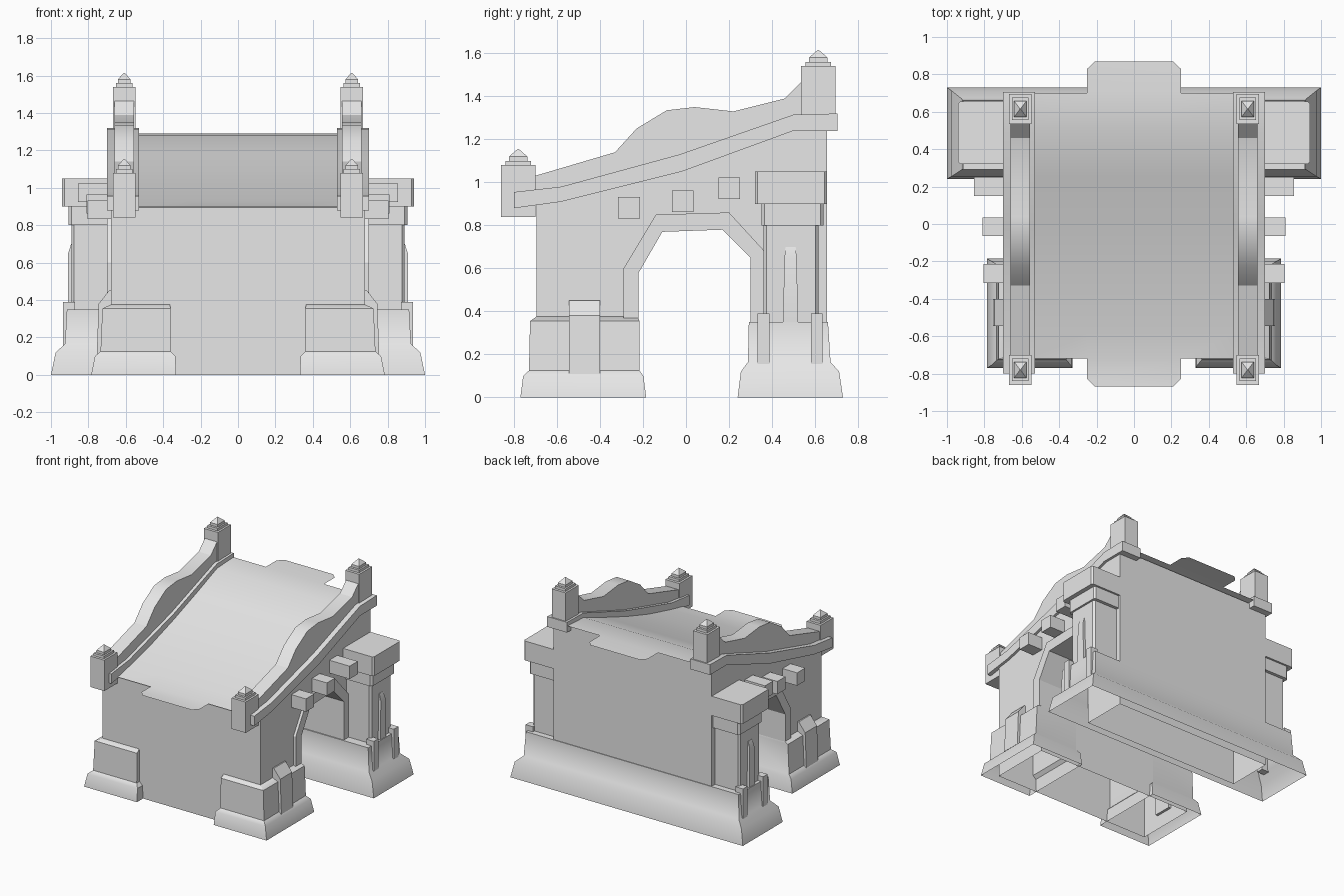
import bpy, bmesh, math

cube = bpy.data.objects.get("Cube")
if cube:
    bpy.data.objects.remove(cube, do_unlink=True)

stone = bpy.data.materials.new("grey_stone")
stone.use_nodes = True
stone.diffuse_color = (0.8, 0.8, 0.8, 1)
stone.node_tree.nodes["Principled BSDF"].inputs["Base Color"].default_value = (0.8, 0.8, 0.8, 1)


def finish(name, bm, mirror=True, angle=30, open_bottom=False, closed=True):
    if closed:
        bmesh.ops.recalc_face_normals(bm, faces=bm.faces[:])
    if open_bottom:
        low = [f for f in bm.faces if all(v.co.z < 0.001 for v in f.verts)]
        bmesh.ops.delete(bm, geom=low, context='FACES')
    mesh = bpy.data.meshes.new(name)
    bm.to_mesh(mesh)
    bm.free()
    mesh.materials.append(stone)
    mesh.shade_smooth()
    mesh.set_sharp_from_angle(angle=math.radians(angle))
    obj = bpy.data.objects.new(name, mesh)
    bpy.context.scene.collection.objects.link(obj)
    if mirror:
        obj.modifiers.new("both_sides", 'MIRROR')
    return obj


def prism(name, profile, x0, x1, **options):
    """Side profile of (y, z) points pushed along x."""
    bm = bmesh.new()
    a = [bm.verts.new((x0, y, z)) for y, z in profile]
    b = [bm.verts.new((x1, y, z)) for y, z in profile]
    n = len(profile)
    bm.faces.new(a)
    bm.faces.new(b[::-1])
    for i in range(n):
        j = (i + 1) % n
        bm.faces.new((a[j], a[i], b[i], b[j]))
    return finish(name, bm, **options)


def stack(name, levels, **options):
    """Rectangles (x0, x1, y0, y1, z) joined from the bottom up."""
    bm = bmesh.new()
    rings = [[bm.verts.new((x, y, z)) for x, y in ((x0, y0), (x1, y0), (x1, y1), (x0, y1))]
             for x0, x1, y0, y1, z in levels]
    bm.faces.new(rings[0][::-1])
    bm.faces.new(rings[-1])
    for low, high in zip(rings, rings[1:]):
        for i in range(4):
            j = (i + 1) % 4
            bm.faces.new((low[i], low[j], high[j], high[i]))
    return finish(name, bm, **options)


def box(name, x0, x1, y0, y1, z0, z1):
    return stack(name, [(x0, x1, y0, y1, z0), (x0, x1, y0, y1, z1)])


def chamfered(name, x1, y0, y1, z0, z1, c):
    """Tower block with its outer corners cut."""
    bm = bmesh.new()
    outline = [(0.66, y0), (x1 - c, y0), (x1, y0 + c), (x1, y1 - c), (x1 - c, y1), (0.66, y1)]
    face = bm.faces.new([bm.verts.new((x, y, z0)) for x, y in outline])
    top = bmesh.ops.extrude_face_region(bm, geom=[face])["geom"]
    bmesh.ops.translate(bm, vec=(0, 0, z1 - z0),
                        verts=[g for g in top if isinstance(g, bmesh.types.BMVert)])
    return finish(name, bm)


# Sloping deck with a flap at each end
slope = [(-0.72, 0.90), (-0.58, 0.93), (-0.3, 1.0), (-0.03, 1.085),
         (0.25, 1.185), (0.5, 1.28), (0.7, 1.29)]
bm = bmesh.new()
rows = [[bm.verts.new((x, y, z)) for x in (-0.55, -0.25, 0.25, 0.55)] for y, z in slope]
for r, s in zip(rows, rows[1:]):
    for i in range(3):
        bm.faces.new((r[i], r[i + 1], s[i + 1], s[i]))
for row, way in ((rows[0], -1), (rows[-1], 1)):
    z = row[0].co.z
    tip = [bm.verts.new((x, way * y, z))
           for x, y in ((-0.25, 0.83), (-0.21, 0.87), (0.21, 0.87), (0.25, 0.83))]
    loop = [row[1]] + tip + [row[2]]
    bm.faces.new(loop if way < 0 else loop[::-1])
finish("deck", bm, mirror=False, closed=False)

# Body with the arched passage running from side to side
passage = [(-0.22, 0), (-0.22, 0.58), (-0.11, 0.77), (0.17, 0.78), (0.30, 0.65), (0.30, 0)]
roof = [(0.655, 1.28), (0.5, 1.27)] + [(y, z - 0.01) for y, z in slope[-3:0:-1]] + [(-0.695, 0.895)]
prism("body", [(-0.695, 0)] + passage + [(0.655, 0)] + roof, -0.68, 0.68,
      mirror=False, open_bottom=True)

# Raised trim around the arch
prism("arch_trim", [(-0.22, 0.37), (-0.22, 0.58), (-0.11, 0.77), (0.17, 0.78), (0.30, 0.65),
                    (0.30, 0.34), (0.365, 0.34), (0.365, 0.68), (0.20, 0.86), (-0.14, 0.85),
                    (-0.29, 0.60), (-0.29, 0.37)], 0.66, 0.70)

# Kerb band and wavy parapet
prism("kerb_band", [(-0.80, 0.88), (-0.58, 0.91), (-0.02, 1.05), (0.5, 1.24), (0.705, 1.24),
                    (0.705, 1.32), (0.5, 1.315), (-0.03, 1.13), (-0.58, 0.98), (-0.80, 0.955)],
      0.53, 0.70)
prism("parapet", [(-0.72, 0.94), (-0.58, 0.96), (-0.02, 1.1), (0.5, 1.29), (0.56, 1.29),
                  (0.56, 1.49), (0.53, 1.46), (0.46, 1.39), (0.22, 1.33), (0.04, 1.35),
                  (-0.09, 1.335), (-0.23, 1.25), (-0.33, 1.14), (-0.72, 1.025)],
      0.555, 0.66)

# Corner posts with stepped caps and pointed tips
for name, cy, z0, z1 in (("front_post", -0.78, 0.84, 1.08), ("rear_post", 0.615, 1.30, 1.54)):
    def level(w, d, z):
        return (0.608 - w, 0.608 + w, cy - d, cy + d, z)
    stack(name, [level(0.06, 0.08, z0), level(0.06, 0.08, z1),
                 level(0.045, 0.06, z1), level(0.045, 0.06, z1 + 0.02),
                 level(0.033, 0.043, z1 + 0.02), level(0.033, 0.043, z1 + 0.04),
                 level(0.003, 0.003, z1 + 0.075)])

# Front corner bases
stack("front_base", [(0.33, 0.785, -0.77, -0.185, 0), (0.335, 0.765, -0.757, -0.198, 0.10),
                     (0.36, 0.735, -0.73, -0.216, 0.125), (0.36, 0.725, -0.725, -0.216, 0.355),
                     (0.365, 0.67, -0.69, -0.225, 0.38)], angle=40, open_bottom=True)
stack("front_buttress", [(0.66, 0.755, -0.545, -0.40, 0.11), (0.66, 0.745, -0.545, -0.40, 0.38),
                         (0.66, 0.69, -0.545, -0.40, 0.45)])

# Full width flared plinth at the back
stack("rear_plinth", [(-1, 1, 0.24, 0.73, 0), (-0.975, 0.975, 0.255, 0.712, 0.12),
                      (-0.925, 0.925, 0.288, 0.672, 0.165), (-0.915, 0.915, 0.292, 0.66, 0.35)],
      mirror=False, angle=50, open_bottom=True)

# Side towers
chamfered("tower_shaft", 0.89, 0.36, 0.615, 0.33, 0.80, 0.014)
chamfered("tower_collar", 0.905, 0.35, 0.64, 0.80, 0.90, 0.014)
chamfered("tower_cap", 0.94, 0.32, 0.655, 0.90, 1.05, 0.012)
stack("tower_buttress", [(0.86, 0.91, 0.45, 0.522, 0.34), (0.86, 0.908, 0.458, 0.514, 0.65),
                         (0.86, 0.892, 0.462, 0.51, 0.70)])
for name, y in (("front_stub", 0.333), ("rear_stub", 0.58)):
    box(name, 0.872, 0.935, y, y + 0.055, 0.155, 0.39)

# Projecting stone blocks above the arch
for name, x, y, z in (("low_block", 0.805, -0.265, 0.885), ("middle_block", 0.81, -0.015, 0.915),
                      ("high_block", 0.855, 0.20, 0.975)):
    box(name, 0.66, x, y - 0.05, y + 0.05, z - 0.052, z + 0.048)
